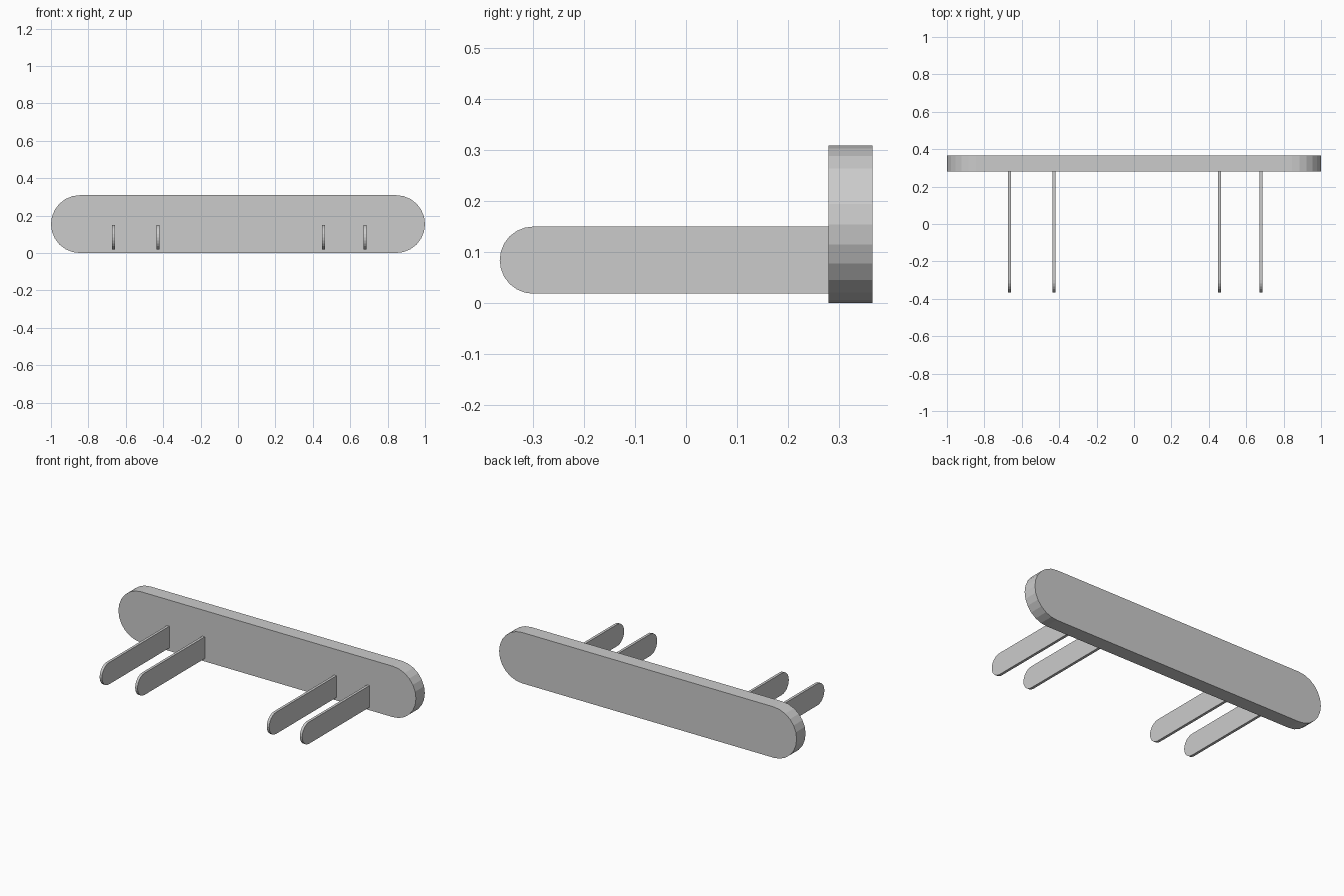
import bpy, bmesh
from math import sin, cos, pi
from mathutils import Vector

if "Cube" in bpy.data.objects:
    bpy.data.objects.remove(bpy.data.objects["Cube"])


def arc(cx, cz, rx, rz, start, end, n):
    return [(cx + rx * cos(start + (end - start) * i / n),
             cz + rz * sin(start + (end - start) * i / n)) for i in range(n + 1)]


def extrude_profile(name, points, depth):
    """Fill a closed outline of 3D points and extrude it along depth."""
    bm = bmesh.new()
    face = bm.faces.new([bm.verts.new(p) for p in points])
    result = bmesh.ops.extrude_face_region(bm, geom=[face], use_keep_orig=True)
    moved = [g for g in result["geom"] if isinstance(g, bmesh.types.BMVert)]
    bmesh.ops.translate(bm, verts=moved, vec=Vector(depth))
    bmesh.ops.recalc_face_normals(bm, faces=bm.faces)
    mesh = bpy.data.meshes.new(name)
    bm.to_mesh(mesh)
    bm.free()
    obj = bpy.data.objects.new(name, mesh)
    bpy.context.collection.objects.link(obj)
    return obj


# Wall board: long plate with fully rounded ends
height, front, back = 0.309, 0.28, 0.366
r = height / 2
outline = (arc(1 - r, r, r, r, -pi / 2, pi / 2, 12)
           + arc(-1 + r, r, r, r, pi / 2, 3 * pi / 2, 12))
extrude_profile("back_board", [(x, front, z) for x, z in outline], (0, back - front, 0))

# Four thin upright arms with rounded tips, in two pairs
low, high, tip, thick = 0.018, 0.15, -0.366, 0.016
r = (high - low) / 2
side = [(front, high)] + arc(tip + r, low + r, r, r, pi / 2, 3 * pi / 2, 12) + [(front, low)]
for i, x in enumerate((-0.666, -0.427, 0.458, 0.68), 1):
    extrude_profile(f"support_arm_{i}", [(x - thick / 2, y, z) for y, z in side], (thick, 0, 0))
